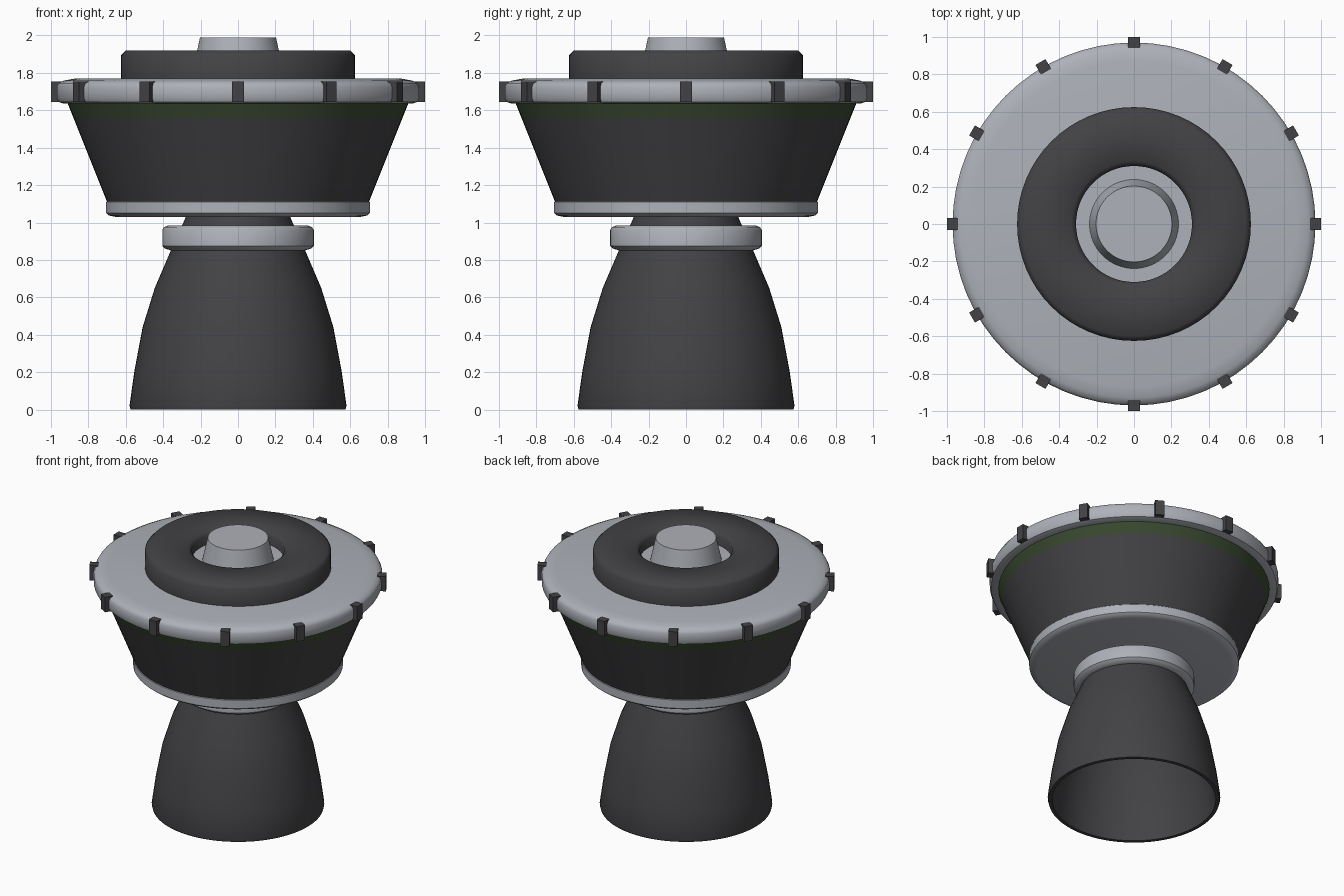
import bpy, bmesh, math
from mathutils import Matrix

cube = bpy.data.objects.get("Cube")
if cube:
    bpy.data.objects.remove(cube, do_unlink=True)


def material(name, rgb):
    m = bpy.data.materials.new(name)
    m.use_nodes = True
    m.diffuse_color = (*rgb, 1)
    m.node_tree.nodes["Principled BSDF"].inputs["Base Color"].default_value = (*rgb, 1)
    return m


light = material("light grey metal", (0.42, 0.44, 0.48))
dark = material("charcoal", (0.055, 0.055, 0.06))
green = material("dark olive green", (0.042, 0.068, 0.03))


def add_object(name, bm, mats, smooth_angle=None):
    bmesh.ops.recalc_face_normals(bm, faces=bm.faces)
    me = bpy.data.meshes.new(name)
    bm.to_mesh(me)
    bm.free()
    for m in mats:
        me.materials.append(m)
    if smooth_angle:
        me.shade_smooth()
        me.set_sharp_from_angle(angle=math.radians(smooth_angle))
    ob = bpy.data.objects.new(name, me)
    bpy.context.collection.objects.link(ob)
    return ob


def lathe(name, profile, mats, smooth_angle=40, closed=False, steps=64):
    """Spin a (radius, height) profile about z; zero radius closes the end."""
    bm = bmesh.new()
    verts = [bm.verts.new((r, 0, z)) for r, z in profile]
    edges = [bm.edges.new(p) for p in zip(verts, verts[1:])]
    if closed:
        edges.append(bm.edges.new((verts[-1], verts[0])))
    bmesh.ops.spin(bm, geom=verts + edges, cent=(0, 0, 0), axis=(0, 0, 1),
                   angle=math.tau, steps=steps)
    bmesh.ops.remove_doubles(bm, verts=bm.verts, dist=1e-4)
    return add_object(name, bm, mats, smooth_angle)


# Hollow flared nozzle with a thin rim
outer = [(0.575, 0), (0.58, 0.02), (0.555, 0.2), (0.51, 0.44), (0.445, 0.65), (0.355, 0.86)]
inner = [(r - 0.025, z) for r, z in reversed(outer[2:])]
lathe("nozzle", outer + [(0, 0.86), (0, 0.84)] + inner + [(0.55, 0)], [dark], 50, closed=True)

# Collar and neck above the nozzle
lathe("collar", [(0, 0.85), (0.355, 0.85), (0.39, 0.86), (0.405, 0.875), (0.405, 0.96),
                 (0.395, 0.975), (0.37, 0.985), (0, 0.985)], [light])
lathe("neck", [(0, 0.97), (0.305, 0.97), (0.275, 1.04), (0, 1.04)], [dark])

# Lower ring plate
lathe("lower_ring", [(0, 1.03), (0.655, 1.03), (0.69, 1.037), (0.705, 1.05), (0.705, 1.11),
                     (0.695, 1.12), (0, 1.12)], [light])

# Flared body with a green band below the rim
body = lathe("flared_body", [(0, 1.11), (0.70, 1.11), (0.88, 1.56), (0.912, 1.64), (0, 1.64)],
             [dark, green])
for p in body.data.polygons:
    p.material_index = int(p.center.z > 1.57 and abs(p.normal.z) < 0.9)

# Wide rim plate with rounded edges
lathe("rim_plate", [(0, 1.635), (0.93, 1.635), (0.96, 1.645), (0.97, 1.665), (0.97, 1.725),
                    (0.96, 1.745), (0.93, 1.759), (0.87, 1.77), (0, 1.77)], [light])

# Docking ring with a central hole
lathe("top_ring", [(0.625, 1.765), (0.625, 1.895), (0.60, 1.92), (0.335, 1.92),
                   (0.31, 1.895), (0.31, 1.765)], [dark], 80, closed=True)

# Tapered plug standing on a recessed disc
lathe("recessed_disc", [(0, 1.765), (0.312, 1.765), (0.312, 1.83), (0, 1.83)], [light])
lathe("centre_plug", [(0, 1.82), (0.24, 1.82), (0.203, 1.99), (0, 1.99)], [light], 40)

# Twelve small blocks around the rim
bm = bmesh.new()
for i in range(12):
    m = (Matrix.Rotation(i * math.tau / 12, 4, 'Z') @ Matrix.Translation((0.97, 0, 1.7))
         @ Matrix.Diagonal((0.06, 0.062, 0.11, 1)))
    bmesh.ops.create_cube(bm, size=1, matrix=m)
add_object("rim_blocks", bm, [dark])
